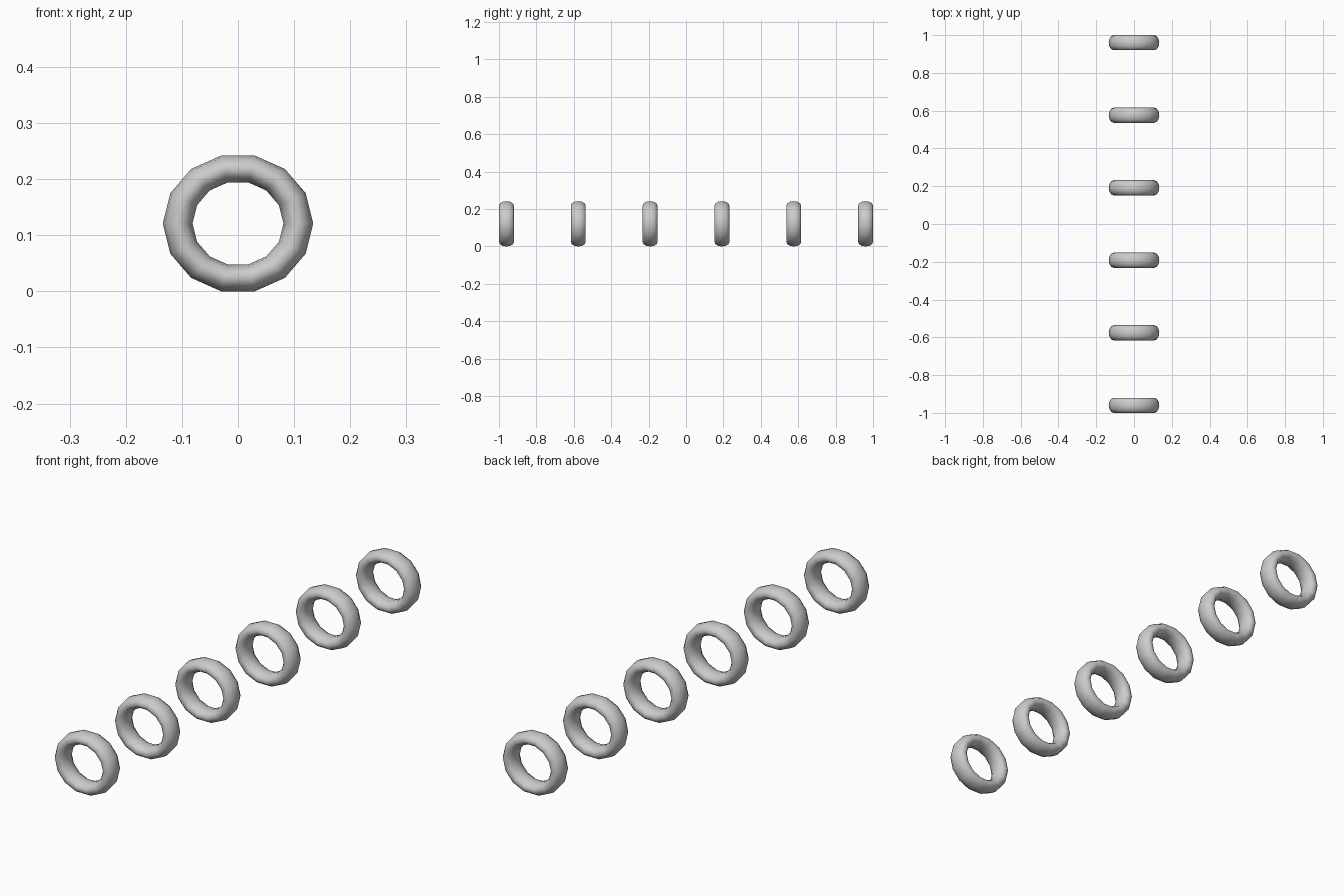
import bpy, bmesh
from math import cos, sin, pi

if "Cube" in bpy.data.objects:
    bpy.data.objects.remove(bpy.data.objects["Cube"])

MAJOR, MINOR = 14, 12          # sides around the ring / around the tube
RX, SQUASH = 0.1075, 0.9265    # ring radius and vertical squash
TUBE, DEPTH = 0.0265, 0.04     # tube half thickness and half depth along y
Z_MID = 0.121


def make_ring(name, y):
    bm = bmesh.new()
    loops = []
    for i in range(MAJOR):
        a = 2 * pi * i / MAJOR
        loop = []
        for j in range(MINOR):
            b = 2 * pi * j / MINOR
            r = RX + TUBE * cos(b)
            loop.append(bm.verts.new((r * cos(a), DEPTH * sin(b), r * sin(a) * SQUASH)))
        loops.append(loop)
    for i in range(MAJOR):
        p, q = loops[i], loops[(i + 1) % MAJOR]
        for j in range(MINOR):
            k = (j + 1) % MINOR
            bm.faces.new((p[j], p[k], q[k], q[j])).smooth = True
    bmesh.ops.recalc_face_normals(bm, faces=bm.faces)
    mesh = bpy.data.meshes.new(name)
    bm.to_mesh(mesh)
    bm.free()
    ob = bpy.data.objects.new(name, mesh)
    ob.location = (0, y, Z_MID)
    bpy.context.collection.objects.link(ob)


# Row of six evenly spaced rings along y
for n in range(6):
    make_ring(f"ring_{n + 1}", -0.96 + 0.384 * n)
